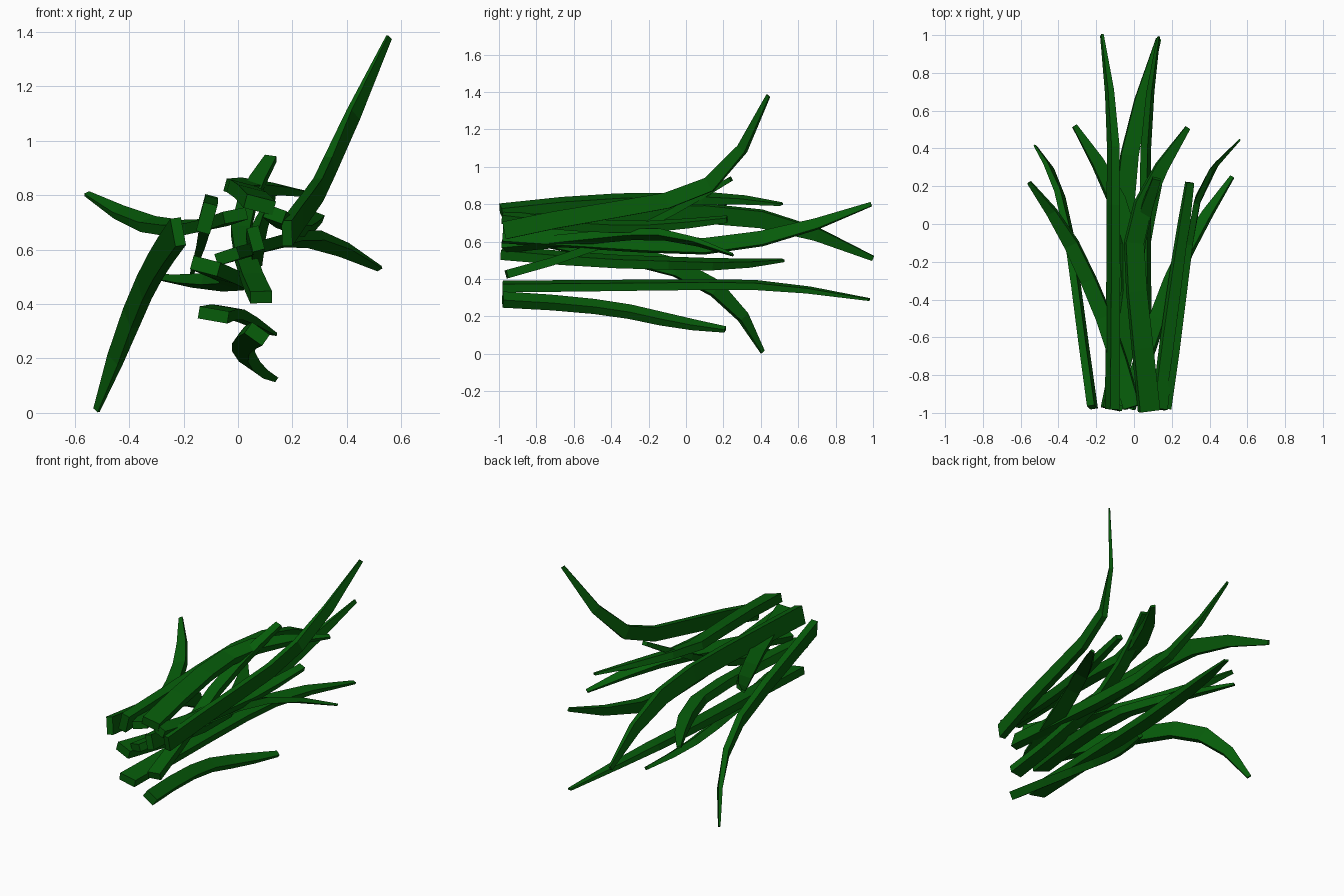
import bpy, bmesh, math
from mathutils import Vector

if "Cube" in bpy.data.objects:
    bpy.data.objects.remove(bpy.data.objects["Cube"])

green = bpy.data.materials.new("leaf green")
green.diffuse_color = (0.002, 0.108, 0.003, 1)
green.use_nodes = True
green.node_tree.nodes["Principled BSDF"].inputs["Base Color"].default_value = green.diffuse_color


def spline(pts, t):
    # Catmull-Rom point at t in 0..1
    n = len(pts) - 1
    i = min(int(t * n), n - 1)
    f = t * n - i
    p1, p2 = pts[i], pts[i + 1]
    p0 = pts[i - 1] if i > 0 else p1 * 2 - p2
    p3 = pts[i + 2] if i + 2 <= n else p2 * 2 - p1
    return 0.5 * (2 * p1 + (p2 - p0) * f + (2 * p0 - 5 * p1 + 4 * p2 - p3) * f * f
                  + (3 * p1 - p0 - 3 * p2 + p3) * f ** 3)


def blade(name, pts, angle, width=0.10, thick=0.052, tip=0.25, segs=6):
    # four-sided strip along a curve, tapering to a narrow tip
    pts = [Vector(p) for p in pts]
    side = Vector((math.cos(math.radians(angle)), 0, math.sin(math.radians(angle))))
    bm = bmesh.new()
    rings = []
    for k in range(segs + 1):
        t = k / segs
        c = spline(pts, t)
        d = (spline(pts, min(1, t + 0.05)) - spline(pts, max(0, t - 0.05))).normalized()
        w = (side - d * side.dot(d)).normalized()
        u = d.cross(w)
        s = 1 - 0.2 * t - (0.8 - tip) * max(0, (t - 0.6) / 0.4) ** 1.8
        rings.append([bm.verts.new(c + w * (a * width * s / 2) + u * (b * thick * s / 2))
                      for a, b in ((-1, -1), (1, -1), (1, 1), (-1, 1))])
    for r, q in zip(rings, rings[1:]):
        for j in range(4):
            bm.faces.new((r[j], r[(j + 1) % 4], q[(j + 1) % 4], q[j]))
    bm.faces.new(rings[0][::-1])
    bm.faces.new(rings[-1])
    bmesh.ops.recalc_face_normals(bm, faces=bm.faces)
    me = bpy.data.meshes.new(name)
    bm.to_mesh(me)
    bm.free()
    me.materials.append(green)
    bpy.context.collection.objects.link(bpy.data.objects.new(name, me))


# long blades reaching the far end
blade("long_left_blade", [(-.115, -.98, .715), (-.11, -.4, .735), (-.11, .1, .75),
                          (-.115, .55, .69), (-.17, 1, .51)], 75, .11)
blade("long_right_blade", [(.065, -.98, .64), (.06, -.4, .60), (.06, .1, .575),
                           (.07, .55, .65), (.13, .99, .80)], -75, .09, .045)
blade("long_low_blade", [(-.09, -.98, .36), (-.07, -.4, .365), (-.05, .1, .37),
                         (0, .5, .36), (.13, .98, .29)], -10, .11, .045)
# steep side blades, one up and one down
blade("rising_right_blade", [(.18, -.97, .66), (.24, -.55, .745), (.295, -.1, .82),
                             (.37, .22, .98), (.555, .44, 1.38)], 90, .095, .038)
blade("falling_left_blade", [(-.22, -.97, .665), (-.285, -.5, .57), (-.345, -.05, .46),
                             (-.42, .24, .28), (-.52, .41, .01)], 99, .105, .04)
# blades fanning sideways
blade("left_fan_blade", [(-.01, -.97, .725), (-.12, -.6, .69), (-.24, -.3, .68),
                         (-.38, -.02, .71), (-.555, .22, .805)], 12, .09, .045)
blade("right_fan_blade", [(-.04, -.97, .575), (.09, -.6, .61), (.2, -.3, .64),
                          (.33, -.04, .625), (.52, .25, .53)], 18, .09, .045)
# mid-length blades
blade("upper_right_blade", [(.08, -.99, .765), (.03, -.5, .815), (0, -.1, .825),
                            (.09, .2, .83), (.285, .51, .80)], -15, .11)
blade("lower_left_blade", [(-.12, -.98, .54), (-.03, -.5, .50), (-.02, -.1, .485),
                           (-.14, .23, .48), (-.315, .52, .50)], -15, .105)
blade("short_right_blade", [(.135, -.98, .73), (.18, -.6, .69), (.235, -.2, .68),
                            (.295, .22, .72)], -20, .075, .05, .55)
blade("climbing_blade", [(.085, -.96, .425), (.04, -.6, .53), (.01, -.25, .67),
                         (.05, .02, .81), (.12, .24, .935)], 0, .08, .045, .55)
blade("bottom_blade", [(.07, -.98, .29), (.03, -.6, .265), (.02, -.3, .225),
                       (.06, -.05, .17), (.13, .21, .13)], -35, .08, .05, .4)
